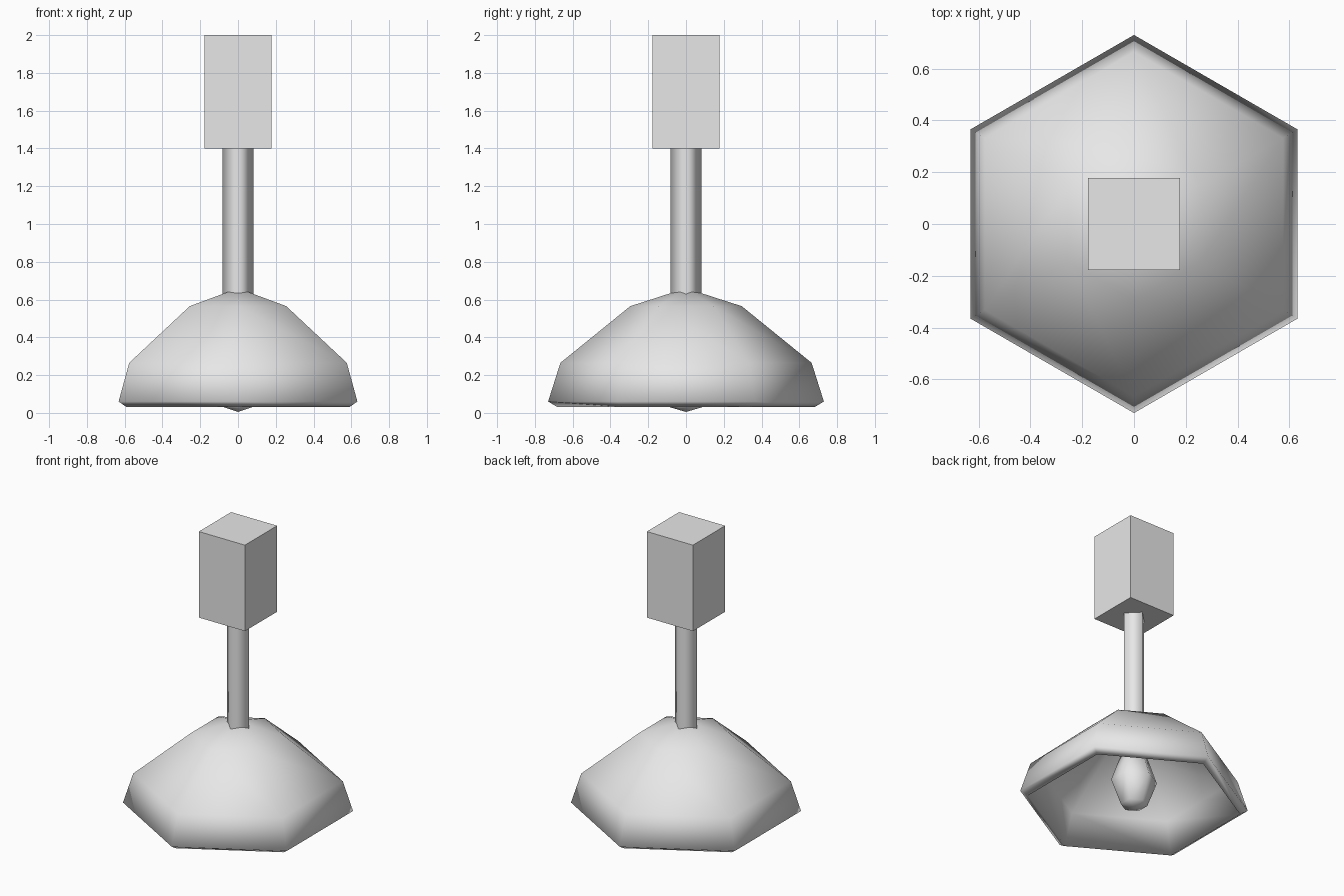
import bpy, bmesh, math

cube = bpy.data.objects.get("Cube")
if cube:
    bpy.data.objects.remove(cube, do_unlink=True)

grey = bpy.data.materials.new("light_grey")
grey.use_nodes = True
grey.diffuse_color = (0.8, 0.8, 0.8, 1)
grey.node_tree.nodes["Principled BSDF"].inputs["Base Color"].default_value = (0.8, 0.8, 0.8, 1)


def revolve(name, profile, sides):
    """Spin (radius, height) points around z, first corner on the y axis."""
    bm = bmesh.new()
    rings = []
    for r, z in profile:
        if r == 0:
            rings.append([bm.verts.new((0, 0, z))] * sides)
        else:
            angles = [math.pi / 2 + math.tau * i / sides for i in range(sides)]
            rings.append([bm.verts.new((r * math.cos(a), r * math.sin(a), z)) for a in angles])
    for low, high in zip(rings, rings[1:]):
        for i in range(sides):
            j = (i + 1) % sides
            corners = dict.fromkeys((low[i], low[j], high[j], high[i]))
            bm.faces.new(list(corners))
    bmesh.ops.recalc_face_normals(bm, faces=bm.faces[:])
    for face in bm.faces:
        face.smooth = True
    mesh = bpy.data.meshes.new(name)
    bm.to_mesh(mesh)
    bm.free()
    mesh.materials.append(grey)
    obj = bpy.data.objects.new(name, mesh)
    bpy.context.collection.objects.link(obj)
    return obj


# Ceiling mount box
bpy.ops.mesh.primitive_cube_add(size=1, location=(0, 0, 1.7))
mount = bpy.context.object
mount.name = "ceiling_mount"
mount.scale = (0.355, 0.355, 0.6)
mount.data.materials.append(grey)

# Four-sided hanging rod
revolve("rod", [(0.083, 0.4), (0.083, 1.4)], 4)

# Hollow six-sided shade: outer skin, rim, inner skin
revolve("shade", [(0, 0.66), (0.295, 0.565), (0.665, 0.265), (0.73, 0.06),
                  (0.68, 0.03), (0.61, 0.24), (0.265, 0.51), (0, 0.6)], 6)

# Faceted bulb below the rod
revolve("bulb", [(0, 0.005), (0.085, 0.03), (0.147, 0.2), (0.085, 0.38), (0, 0.44)], 6)
